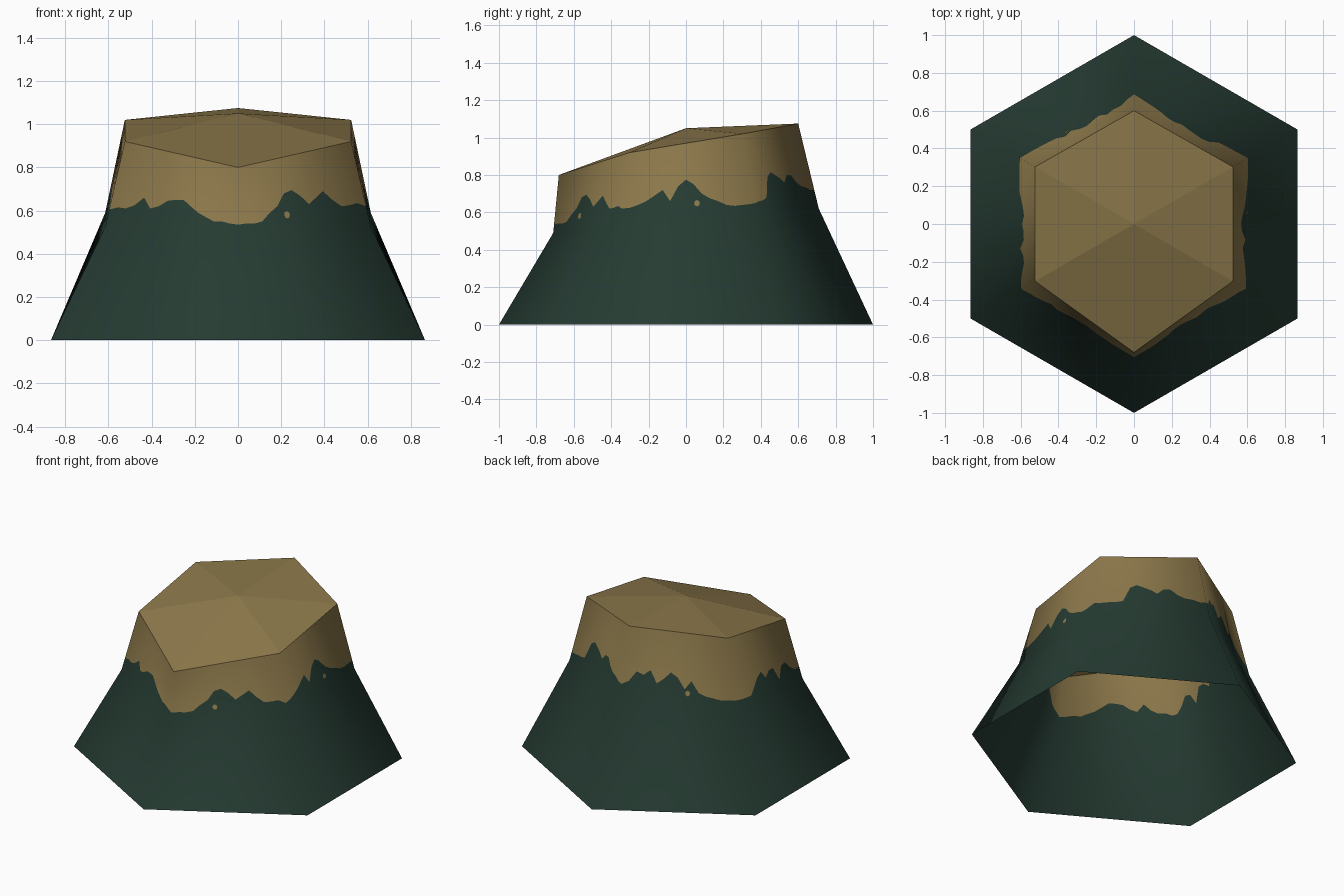
import bpy
import math
from mathutils import Vector

cube = bpy.data.objects.get("Cube")
if cube:
    bpy.data.objects.remove(cube)


def material(name, rgb):
    m = bpy.data.materials.new(name)
    m.use_nodes = True
    m.diffuse_color = (*rgb, 1)
    bsdf = m.node_tree.nodes["Principled BSDF"]
    bsdf.inputs["Base Color"].default_value = (*rgb, 1)
    bsdf.inputs["Roughness"].default_value = 0.9
    return m


GREEN = material("dark green", (0.0185, 0.044, 0.032))
TAN = material("dry tan", (0.262, 0.188, 0.069))

# Radius and height of the six corners, counter-clockwise from the front
BASE = [(1.0, 0.0)] * 6
SHOULDER = [(0.71, z) for z in (0.49, 0.525, 0.59, 0.62, 0.59, 0.525)]
RIM = [(0.68, 0.80), (0.605, 0.92), (0.605, 1.02),
       (0.60, 1.075), (0.605, 1.02), (0.605, 0.92)]
PEAK = Vector((0, 0, 1.05))

# Height of the ragged colour border, evenly spaced along each side
BORDER = [
    [.535, .54, .54, .55, .59, .62, .68, .695, .67, .63, .66, .69, .65, .62, .625, .635],
    [.62, .625, .64, .66, .69, .72, .66, .74, .775, .75, .70, .675, .66, .64, .635, .64],
    [.645, .65, .66, .665, .68, .79, .815, .80, .785, .76, .80, .80, .76, .74, .735, .72],
    [.72, .74, .80, .78, .81, .73, .76, .80, .77, .70, .75, .68, .66, .65, .64, .64],
    [.64, .63, .62, .615, .61, .65, .69, .71, .66, .69, .69, .60, .67, .68, .63, .60],
    [.605, .615, .61, .625, .66, .61, .62, .645, .65, .65, .62, .59, .57, .55, .55, .54],
]
STEPS = 16


def radial(k):
    a = math.radians(60 * k - 90)
    return Vector((math.cos(a), math.sin(a), 0))


def on_side(ring, k, t):
    """Point a fraction t along side k of a ring."""
    j = (k + 1) % 6
    a = radial(k) * ring[k][0] + Vector((0, 0, ring[k][1]))
    b = radial(j) * ring[j][0] + Vector((0, 0, ring[j][1]))
    return a.lerp(b, t)


def corner_normal(k, low, high):
    k %= 6
    dr, dz = low[k][0] - high[k][0], high[k][1] - low[k][1]
    return (radial(k) * dz + Vector((0, 0, dr))).normalized()


def side_normal(k, t, pairs):
    """Rounded normal, blended between the two corners of a side."""
    ends = [sum((corner_normal(c, *p) for p in pairs), Vector()) for c in (k, k + 1)]
    return ends[0].normalized().lerp(ends[1].normalized(), t).normalized()


def on_wall(k, t, z):
    """Point and normal on the upper wall at height z."""
    low, high = on_side(SHOULDER, k, t), on_side(RIM, k, t)
    s = (z - low.z) / (high.z - low.z)
    n0 = side_normal(k, t, [(BASE, SHOULDER), (SHOULDER, RIM)])
    n1 = side_normal(k, t, [(SHOULDER, RIM)])
    return low.lerp(high, s), n0.lerp(n1, s).normalized()


def add_object(name, verts, normals, faces, slots):
    me = bpy.data.meshes.new(name)
    me.from_pydata(verts, [], faces)
    for m in (GREEN, TAN):
        me.materials.append(m)
    for p, s in zip(me.polygons, slots):
        p.material_index = s
        p.use_smooth = True
    ob = bpy.data.objects.new(name, me)
    bpy.context.collection.objects.link(ob)
    me.normals_split_custom_set(normals)
    return ob


# Mound: four rings of points (base, shoulder, colour border, rim), open below
verts, vnormals = [], []
for k in range(6):
    for i in range(STEPS):
        t = i / STEPS
        edge, edge_n = on_wall(k, t, BORDER[k][i])
        verts += [on_side(BASE, k, t), on_side(SHOULDER, k, t), edge, on_side(RIM, k, t)]
        vnormals += [side_normal(k, t, [(BASE, SHOULDER)]),
                     side_normal(k, t, [(BASE, SHOULDER), (SHOULDER, RIM)]),
                     edge_n,
                     side_normal(k, t, [(SHOULDER, RIM)])]

count = 6 * STEPS
peak = len(verts)
verts.append(PEAK)
faces, slots, normals = [], [], []
for c in range(count):
    a, b = 4 * c, 4 * ((c + 1) % count)
    for r in range(3):
        f = (a + r, b + r, b + r + 1, a + r + 1)
        faces.append(f)
        slots.append(1 if r == 2 else 0)
        normals += [vnormals[v] for v in f]
    # Sloping top, flat shaded against the wall
    f = (a + 3, b + 3, peak)
    faces.append(f)
    slots.append(1)
    n = (verts[f[1]] - verts[f[0]]).cross(PEAK - verts[f[0]]).normalized()
    normals += [n] * 3
add_object("mound", verts, normals, faces, slots)

# Small tan flecks just below the border: side, position along it, height
for n, (k, t, z) in enumerate([(0, 0.38, 0.58), (1, 0.585, 0.648), (3, 0.59, 0.675)]):
    pts, nrm = [], []
    for i in range(8):
        a = math.tau * i / 8
        p, normal = on_wall(k, t + 0.022 * math.cos(a), z + 0.017 * math.sin(a))
        pts.append(p + normal * 0.003)
        nrm.append(normal)
    add_object(f"fleck_{n + 1}", pts, nrm, [tuple(range(8))], [1])
